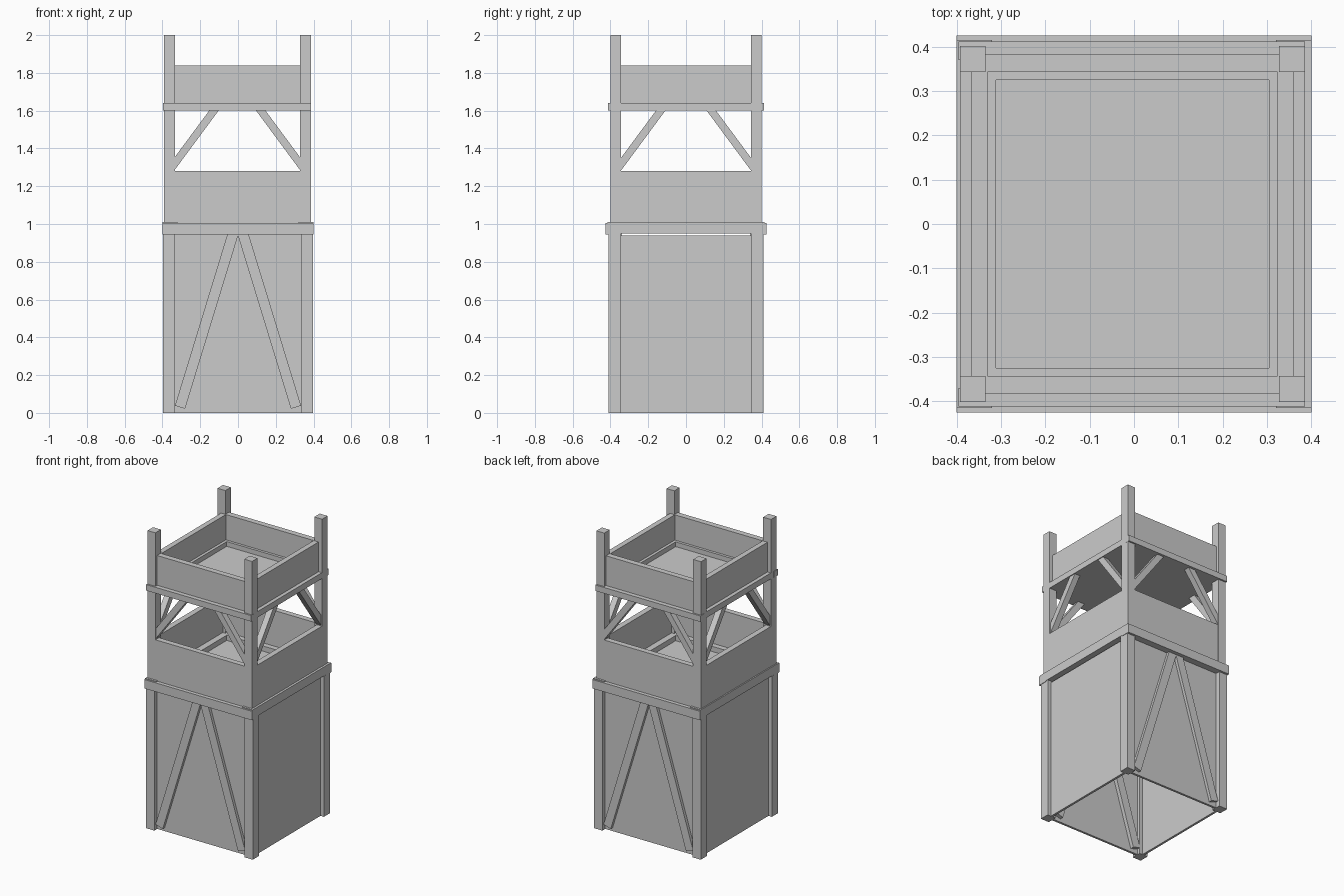
import bpy, bmesh
from mathutils import Vector, Matrix

if "Cube" in bpy.data.objects:
    bpy.data.objects.remove(bpy.data.objects["Cube"])

OFF = -0.0035  # upper storey sits slightly to the left


def finish(name, bm):
    me = bpy.data.meshes.new(name)
    bm.to_mesh(me)
    bm.free()
    ob = bpy.data.objects.new(name, me)
    bpy.context.collection.objects.link(ob)
    return ob


def box(name, x, y, z):
    """Box from (min, max) ranges."""
    bm = bmesh.new()
    size = [abs(r[1] - r[0]) for r in (x, y, z)]
    mid = [(r[0] + r[1]) / 2 for r in (x, y, z)]
    bmesh.ops.create_cube(bm, size=1, matrix=Matrix.Translation(mid) @ Matrix.Diagonal((*size, 1)))
    return finish(name, bm)


def strut(name, a, b, width, normal, depth):
    """Square-cut beam from a to b; depth is measured along the wall normal."""
    a, b, n = Vector(a), Vector(b), Vector(normal)
    d = b - a
    u = d.normalized()
    s = n.cross(u)
    rot = Matrix((s, n, u)).transposed().to_4x4()
    bm = bmesh.new()
    bmesh.ops.create_cube(bm, size=1, matrix=Matrix.Translation((a + b) / 2) @ rot
                          @ Matrix.Diagonal((width, depth, d.length, 1)))
    return finish(name, bm)


def front_back(name, x, y, z):
    for s, side in ((-1, "front"), (1, "back")):
        box(f"{side}_{name}", x, (s * y[0], s * y[1]), z)


def left_right(name, x, y, z, off=0):
    for s, side in ((-1, "left"), (1, "right")):
        box(f"{side}_{name}", (s * x[0] + off, s * x[1] + off), y, z)


# Corner posts: thick lower ones and slimmer upper ones
for sx in (-1, 1):
    for sy in (-1, 1):
        box("lower_post", (sx * 0.335, sx * 0.397), (sy * 0.345, sy * 0.41), (0, 0.95))
        box("upper_post", (sx * 0.331 + OFF, sx * 0.389 + OFF), (sy * 0.343, sy * 0.401), (1.0, 2.0))

# Lower walls, open underneath
front_back("lower_wall", (-0.34, 0.34), (0.365, 0.38), (0, 0.95))
left_right("lower_wall", (0.357, 0.372), (-0.35, 0.35), (0, 0.94))

# Long A-shaped braces on the front and back walls
for sx in (-1, 1):
    for sy in (-1, 1):
        strut("lower_brace", (sx * 0.307, sy * 0.37, 0.03), (sx * 0.024, sy * 0.37, 0.955),
              0.056, (0, 1, 0), 0.06)

# Main band and floor
front_back("main_band", (-0.4, 0.4), (0.36, 0.425), (0.945, 1.005))
left_right("main_band", (0.32, 0.4), (-0.415, 0.415), (0.95, 1.01))
box("lower_floor", (-0.35, 0.35), (-0.37, 0.37), (0.952, 1.005))

# Lower railing walls, flush with the posts, with an inner ledge
front_back("lower_rail", (-0.335 + OFF, 0.335 + OFF), (0.362, 0.4), (1.0, 1.28))
left_right("lower_rail", (0.35, 0.388), (-0.345, 0.345), (1.0, 1.28), OFF)
front_back("lower_ledge", (-0.35, 0.343), (0.325, 0.365), (1.0, 1.04))
left_right("lower_ledge", (0.308, 0.352), (-0.345, 0.345), (1.0, 1.04), OFF)

# Short corner braces between the storeys
for sx in (-1, 1):
    for sy in (-1, 1):
        strut("upper_brace_x", (sx * 0.35 + OFF, sy * 0.376, 1.295), (sx * 0.108 + OFF, sy * 0.376, 1.622),
              0.04, (0, 1, 0), 0.04)
        strut("upper_brace_y", (sx * 0.362 + OFF, sy * 0.36, 1.295), (sx * 0.362 + OFF, sy * 0.118, 1.622),
              0.04, (1, 0, 0), 0.04)

# Upper band and floor
front_back("upper_band", (-0.396, 0.386), (0.37, 0.412), (1.6, 1.64))
left_right("upper_band", (0.35, 0.388), (-0.375, 0.375), (1.6, 1.64), OFF)
box("upper_floor", (-0.36, 0.353), (-0.375, 0.375), (1.6, 1.638))

# Upper railing walls, set back between the posts, with an inner ledge
front_back("upper_rail", (-0.363 + OFF, 0.363 + OFF), (0.343, 0.382), (1.63, 1.84))
left_right("upper_rail", (0.327, 0.363), (-0.345, 0.345), (1.63, 1.84), OFF)
front_back("upper_ledge", (-0.335, 0.328), (0.325, 0.345), (1.63, 1.67))
left_right("upper_ledge", (0.308, 0.33), (-0.326, 0.326), (1.63, 1.67), OFF)
